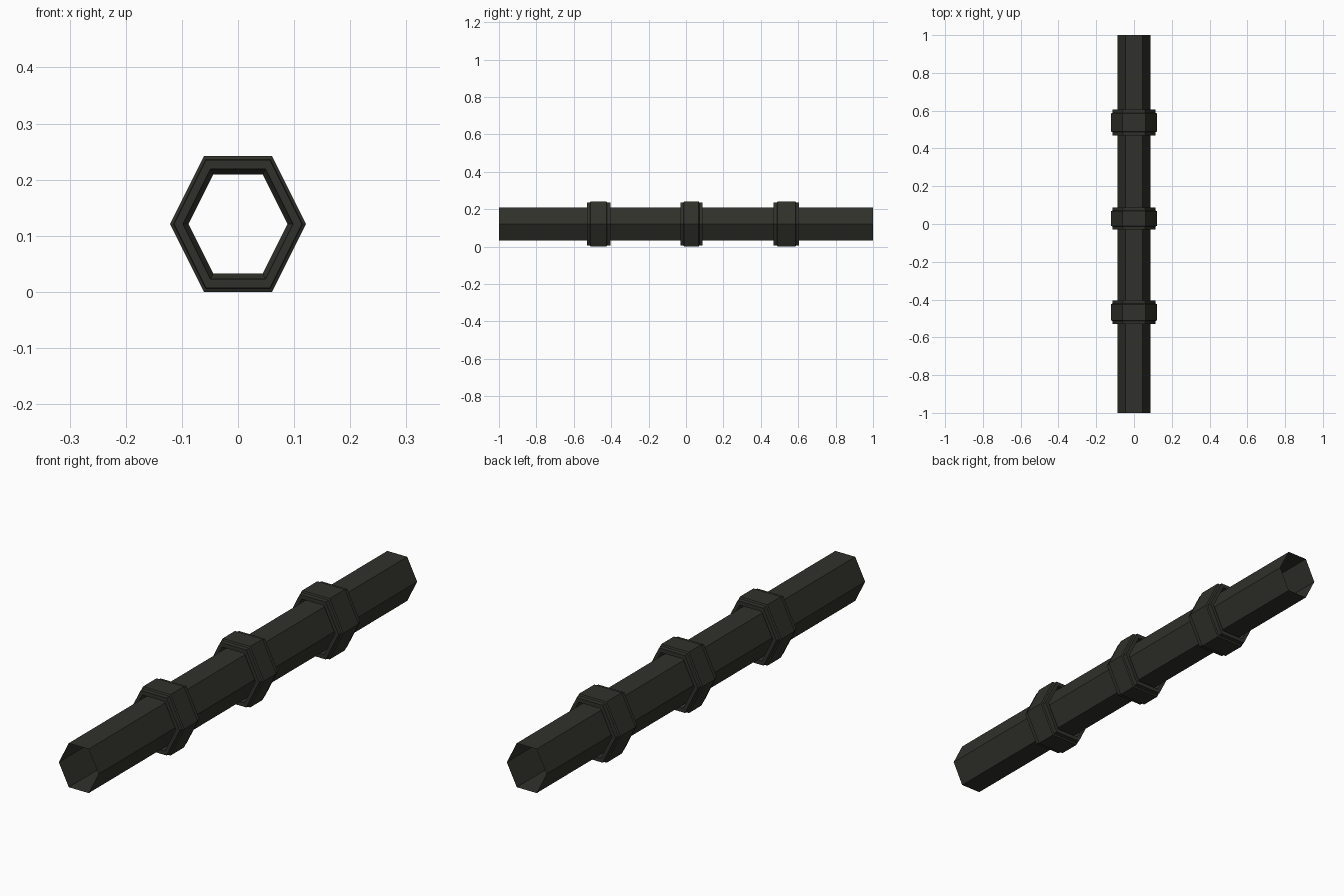
import bpy, bmesh
from math import cos, sin, pi

if "Cube" in bpy.data.objects:
    bpy.data.objects.remove(bpy.data.objects["Cube"])

SIDES = 6
CENTRE_Z = 0.121
STRETCH = 1 / cos(pi / SIDES)      # hexagon is as tall as it is wide

mat = bpy.data.materials.new("dark_metal")
mat.diffuse_color = (0.03, 0.03, 0.024, 1)
mat.use_nodes = True
mat.node_tree.nodes["Principled BSDF"].inputs["Base Color"].default_value = mat.diffuse_color


def hex_sweep(name, profile, closed):
    """Revolve a (y, radius) profile into a hexagonal shell along y."""
    bm = bmesh.new()
    rings = [[bm.verts.new((r * cos(2 * pi * i / SIDES), y,
                            CENTRE_Z + r * sin(2 * pi * i / SIDES) * STRETCH))
              for i in range(SIDES)] for y, r in profile]
    pairs = list(zip(rings, rings[1:]))
    if closed:
        pairs.append((rings[-1], rings[0]))
    for a, b in pairs:
        for i in range(SIDES):
            j = (i + 1) % SIDES
            bm.faces.new((a[i], b[i], b[j], a[j]))
    bmesh.ops.recalc_face_normals(bm, faces=bm.faces)
    mesh = bpy.data.meshes.new(name)
    bm.to_mesh(mesh)
    bm.free()
    mesh.materials.append(mat)
    obj = bpy.data.objects.new(name, mesh)
    bpy.context.collection.objects.link(obj)
    return obj


# Open thin-walled tube
hex_sweep("pipe", [(-1, 0.0875), (1, 0.0875)], closed=False)

# Stepped collars: raised middle band, lower flanges, recessed mouth at each end
for name, y0, y1 in (("front_collar", -0.53, -0.405),
                     ("middle_collar", -0.03, 0.088),
                     ("rear_collar", 0.469, 0.605)):
    step = 0.02
    half = [(y0 + 0.03, 0.088), (y0 + 0.014, 0.097), (y0, 0.098), (y0, 0.114),
            (y0 + step - 0.003, 0.115), (y0 + step, 0.121)]
    other = [(y0 + y1 - y, r) for y, r in reversed(half)]
    hex_sweep(name, half + other, closed=True)
